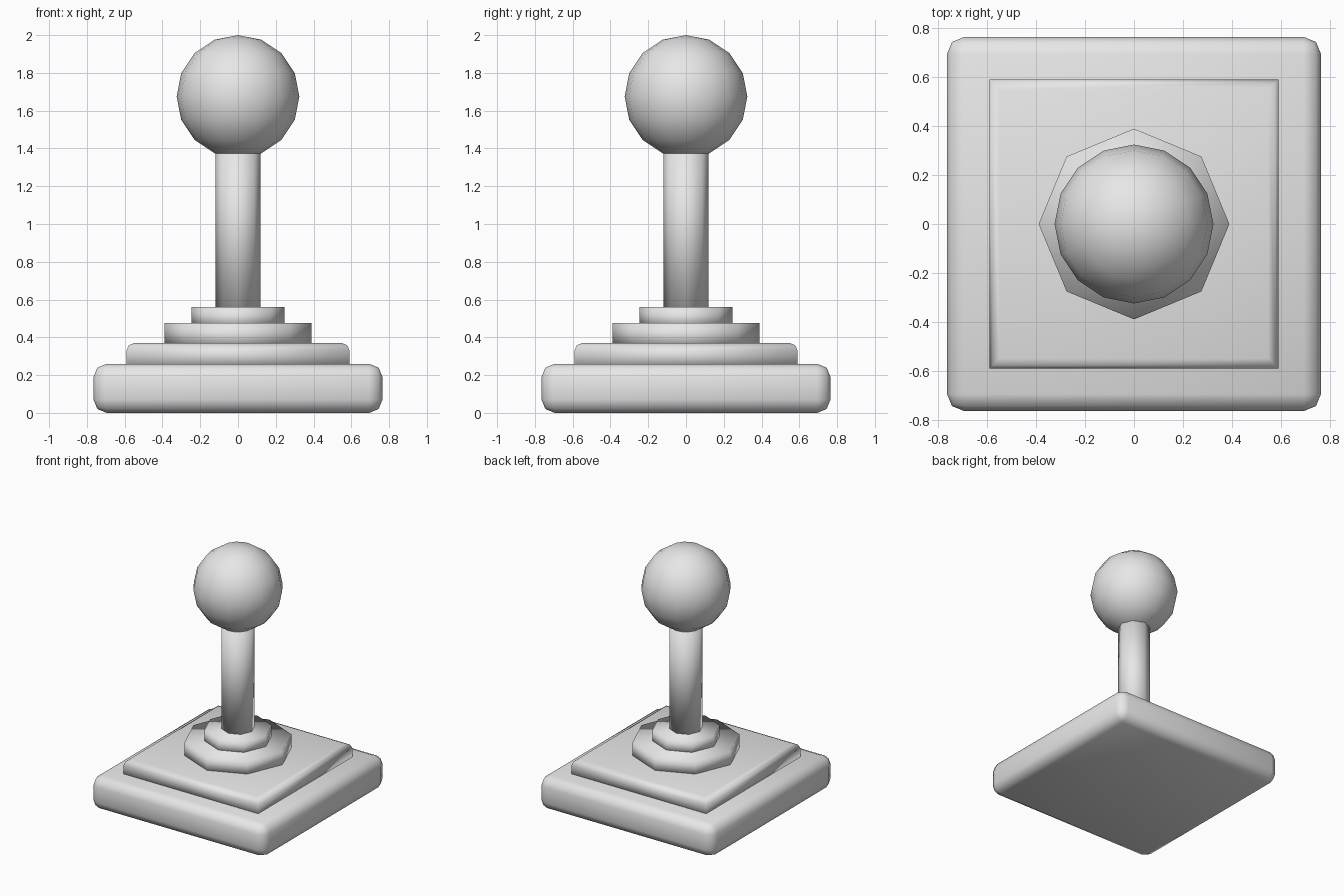
import bpy
import bmesh

cube = bpy.data.objects.get("Cube")
if cube:
    bpy.data.objects.remove(cube, do_unlink=True)

grey = bpy.data.materials.new("plain grey")
grey.use_nodes = True
COLOUR = (0.8, 0.8, 0.8, 1)
grey.diffuse_color = COLOUR
for node in grey.node_tree.nodes:
    if node.type == 'BSDF_PRINCIPLED':
        node.inputs["Base Color"].default_value = COLOUR


def finish(name, bm, z):
    """Turn a bmesh into a smooth grey object at height z."""
    bmesh.ops.recalc_face_normals(bm, faces=bm.faces)
    for face in bm.faces:
        face.smooth = True
    mesh = bpy.data.meshes.new(name)
    bm.to_mesh(mesh)
    bm.free()
    mesh.materials.append(grey)
    obj = bpy.data.objects.new(name, mesh)
    obj.location.z = z
    bpy.context.collection.objects.link(obj)


def slab(name, half, z0, z1, bevel, top_only=False):
    """Square slab with rounded edges, on all sides or only round the top."""
    bm = bmesh.new()
    bmesh.ops.create_cube(bm, size=1)
    for v in bm.verts:
        v.co.x *= 2 * half
        v.co.y *= 2 * half
        v.co.z *= z1 - z0
    edges = [e for e in bm.edges
             if not top_only or all(v.co.z > 0 for v in e.verts)]
    bmesh.ops.bevel(bm, geom=edges, offset=bevel, segments=2,
                    profile=0.5, affect='EDGES')
    finish(name, bm, (z0 + z1) / 2)


def octagon(name, radius, z0, z1):
    """Eight-sided cylinder with corners on the axes."""
    bm = bmesh.new()
    bmesh.ops.create_cone(bm, cap_ends=True, segments=8, radius1=radius,
                          radius2=radius, depth=z1 - z0)
    finish(name, bm, (z0 + z1) / 2)


# Stepped square base
slab("base", 0.765, 0.0, 0.26, 0.07)
slab("upper_plate", 0.59, 0.24, 0.37, 0.04, top_only=True)

# Stepped collar and stick
octagon("lower_collar", 0.39, 0.35, 0.475)
octagon("upper_collar", 0.245, 0.45, 0.56)
octagon("stick", 0.12, 0.54, 1.42)

# Ball handle
ball = bmesh.new()
bmesh.ops.create_uvsphere(ball, u_segments=16, v_segments=8, radius=0.325)
finish("ball_handle", ball, 1.675)
